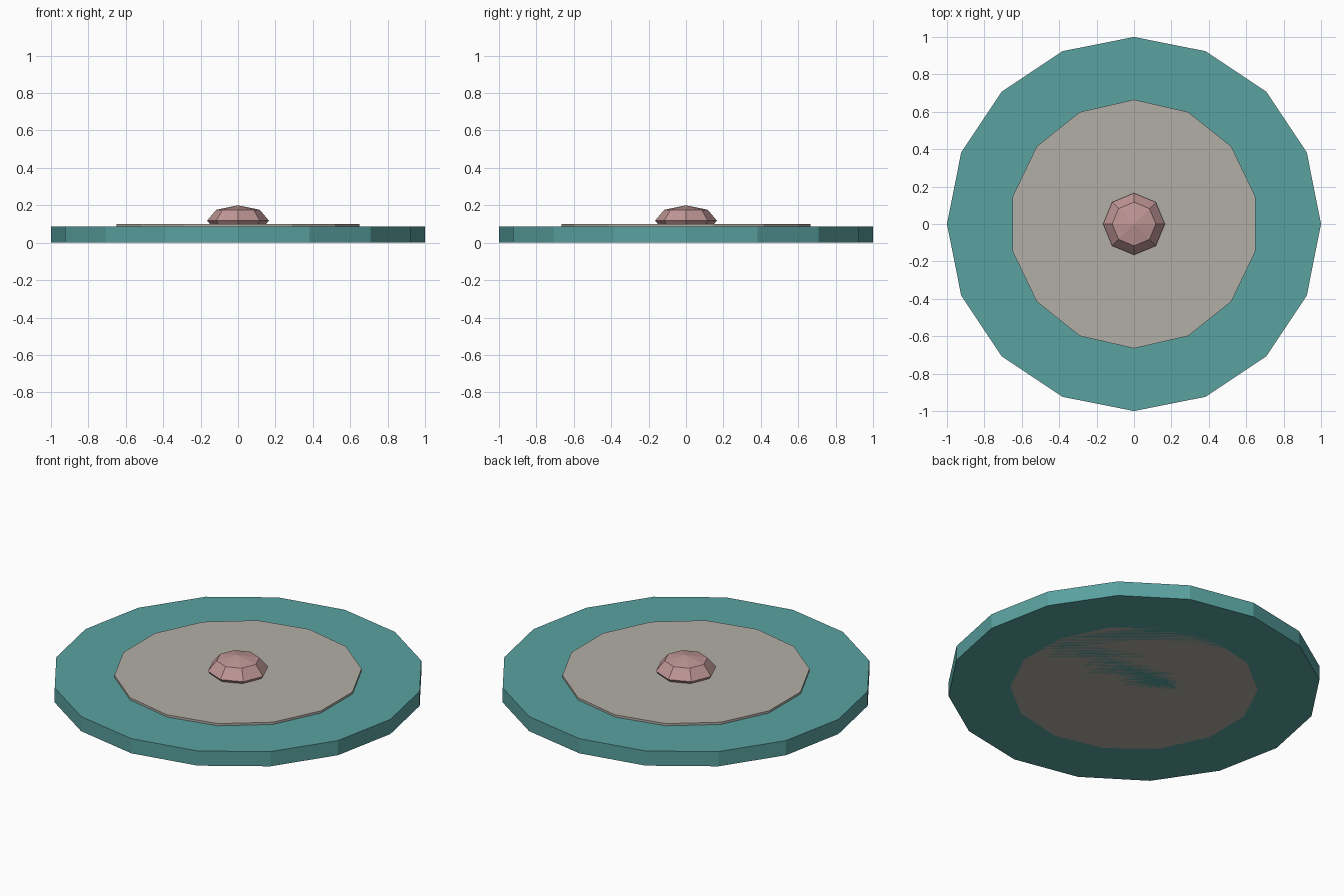
import bpy

if "Cube" in bpy.data.objects:
    bpy.data.objects.remove(bpy.data.objects["Cube"])


def paint(obj, name, color):
    mat = bpy.data.materials.new(name)
    mat.diffuse_color = (*color, 1)
    mat.use_nodes = True
    mat.node_tree.nodes["Principled BSDF"].inputs["Base Color"].default_value = mat.diffuse_color
    obj.data.materials.append(mat)


def disc(name, sides, radius, height, color):
    bpy.ops.mesh.primitive_cylinder_add(vertices=sides, radius=radius, depth=height,
                                        location=(0, 0, height / 2))
    obj = bpy.context.object
    obj.name = name
    paint(obj, name + "_paint", color)


# Wide rim plate and the slightly taller disc set into it
disc("outer_plate", 16, 1.0, 0.087, (0.10, 0.36, 0.35))
disc("inner_disc", 14, 0.665, 0.10, (0.45, 0.42, 0.38))

# Flattened low-poly knob, half sunk into the disc
bpy.ops.mesh.primitive_uv_sphere_add(segments=8, ring_count=4, radius=1,
                                     location=(0, 0, 0.118))
knob = bpy.context.object
knob.name = "centre_knob"
knob.scale = (0.165, 0.165, 0.082)
bpy.ops.object.transform_apply(location=False, rotation=False, scale=True)
paint(knob, "knob_paint", (0.52, 0.30, 0.30))
